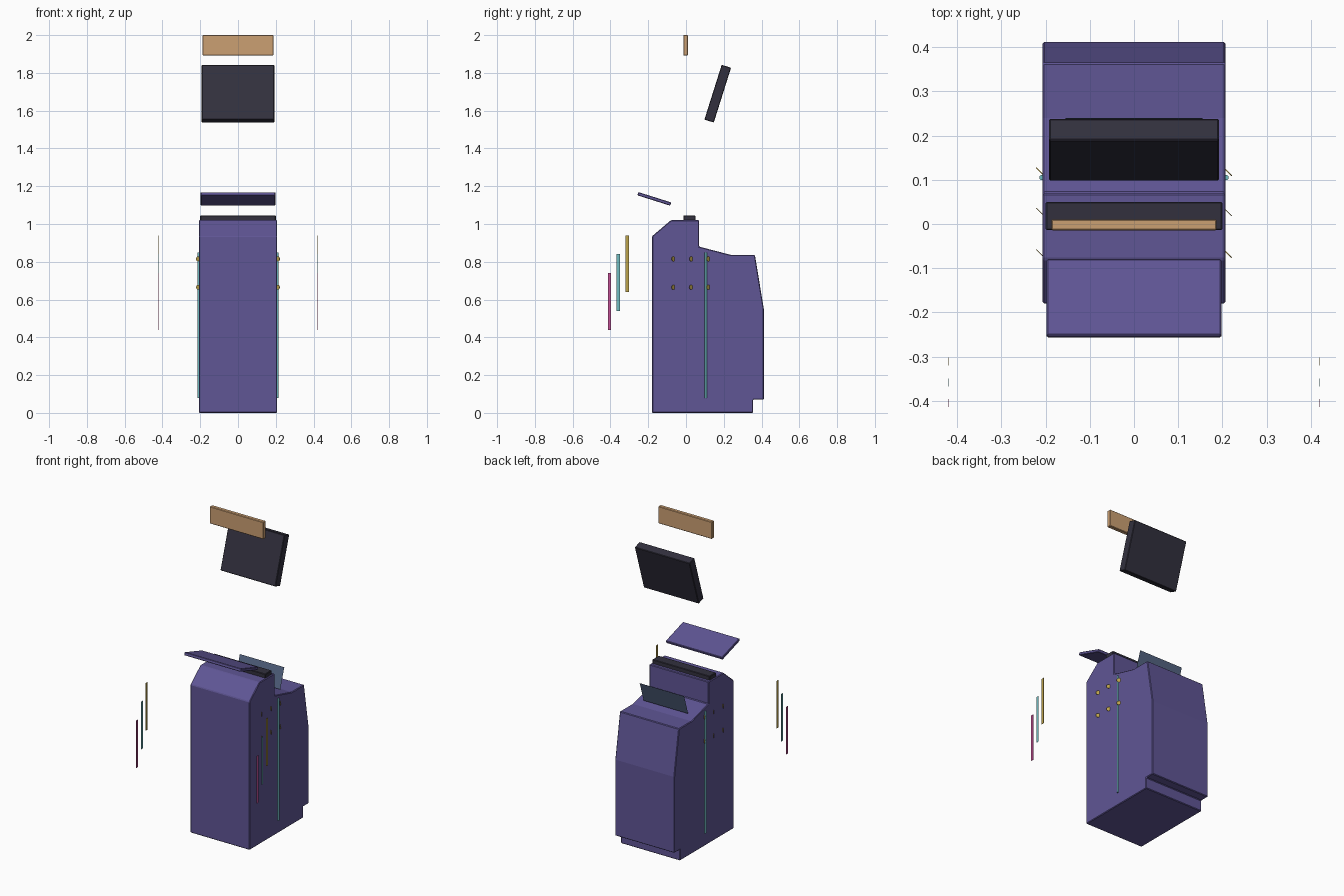
import bpy, bmesh
from math import radians
from mathutils import Matrix, Vector

cube = bpy.data.objects.get("Cube")
if cube:
    bpy.data.objects.remove(cube, do_unlink=True)


def material(name, rgb):
    m = bpy.data.materials.new(name)
    m.use_nodes = True
    m.diffuse_color = (*rgb, 1)
    m.node_tree.nodes["Principled BSDF"].inputs["Base Color"].default_value = (*rgb, 1)
    return m


purple = material("purple", (0.115, 0.092, 0.30))
charcoal = material("charcoal", (0.032, 0.030, 0.048))
tan = material("tan", (0.60, 0.35, 0.17))
slate = material("slate_blue", (0.09, 0.13, 0.23))
cyan = material("cyan", (0.16, 0.50, 0.53))
yellow = material("yellow", (0.50, 0.36, 0.07))
magenta = material("magenta", (0.55, 0.08, 0.30))


def finish(name, bm, mat, bevel=0):
    bmesh.ops.recalc_face_normals(bm, faces=bm.faces)
    me = bpy.data.meshes.new(name)
    bm.to_mesh(me)
    bm.free()
    me.materials.append(mat)
    ob = bpy.data.objects.new(name, me)
    bpy.context.collection.objects.link(ob)
    if bevel:
        mod = ob.modifiers.new("edge_bevel", 'BEVEL')
        mod.width = bevel
        mod.segments = 1
    return ob


def box(name, center, size, mat, tilt=0, bevel=0.003):
    bm = bmesh.new()
    bmesh.ops.create_cube(bm, size=1, matrix=Matrix.Diagonal((*size, 1)))
    ob = finish(name, bm, mat, bevel)
    ob.location = center
    ob.rotation_euler.x = radians(tilt)
    return ob


def quad(name, corners, mat):
    bm = bmesh.new()
    bm.faces.new([bm.verts.new(c) for c in corners])
    return finish(name, bm, mat)


# Cabinet body: side profile extruded across the width
half_width = 0.207
profile = [(-0.18, 0), (-0.18, 0.935), (-0.08, 1.02), (0.07, 1.02), (0.07, 0.88),
           (0.24, 0.836), (0.365, 0.836), (0.412, 0.55), (0.412, 0.07),
           (0.355, 0.07), (0.355, 0)]
bm = bmesh.new()
side = bm.faces.new([bm.verts.new((-half_width, y, z)) for y, z in profile])
ext = bmesh.ops.extrude_face_region(bm, geom=[side])
bmesh.ops.translate(bm, vec=(2 * half_width, 0, 0),
                    verts=[v for v in ext["geom"] if isinstance(v, bmesh.types.BMVert)])
finish("cabinet_body", bm, purple, 0.004)

# Top strip and the floating parts above the cabinet
box("top_strip", (0, 0.018, 1.03), (0.40, 0.064, 0.03), charcoal)
box("lid_panel", (0, -0.168, 1.133), (0.395, 0.182, 0.018), purple, -17.5)
box("monitor", (0, 0.168, 1.69), (0.384, 0.052, 0.304), charcoal, -17.5)
box("header_board", (0, -0.002, 1.946), (0.374, 0.025, 0.108), tan)

# Thin glass sheet standing on the rear deck
quad("glass_sheet", [(-0.155, 0.2, 0.855), (0.155, 0.2, 0.855),
                     (0.155, 0.24, 0.98), (-0.155, 0.24, 0.98)], slate)

# Parts repeated on both sides
for label, s in (("left", 1), ("right", -1)):
    # Light tube running up the side
    bm = bmesh.new()
    bmesh.ops.create_cone(bm, cap_ends=True, segments=12, radius1=0.006, radius2=0.006,
                          depth=0.77, matrix=Matrix.Translation((s * 0.208, 0.105, 0.465)))
    tube = finish(label + "_light_tube", bm, cyan)
    for p in tube.data.polygons:
        p.use_smooth = len(p.vertices) == 4

    # Two rows of small angled studs
    bm = bmesh.new()
    face_dir = Vector((1, 1, 0)).to_track_quat('Z', 'Y').to_matrix().to_4x4()
    for y in (-0.067, 0.027, 0.118):
        for z in (0.815, 0.665):
            bmesh.ops.create_cone(
                bm, cap_ends=True, segments=12, radius1=0.013, radius2=0.013, depth=0.002,
                matrix=Matrix.Translation((s * 0.212, y, z)) @ face_dir)
    finish(label + "_studs", bm, yellow)

    # Floating upright strips, stepping down toward the front
    for i, (color, mat) in enumerate((("yellow", yellow), ("cyan", cyan), ("magenta", magenta))):
        y, z, x = -0.311 - 0.047 * i, 0.79 - 0.1 * i, s * 0.42
        box(f"{label}_{color}_strip", (x, y, z), (0.001, 0.018, 0.30), mat, bevel=0)
